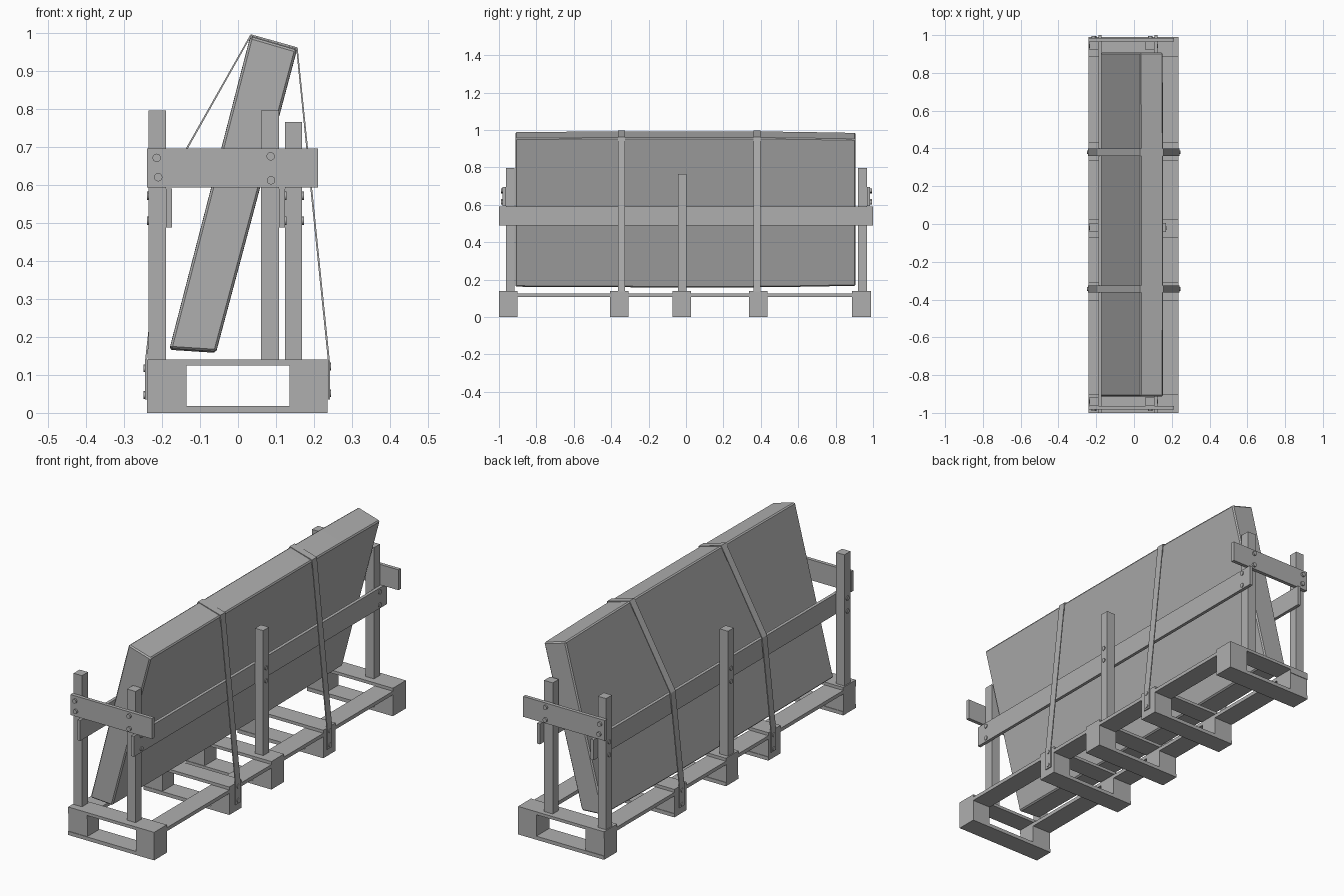
import bpy, bmesh, math
from mathutils import Matrix, Vector

if "Cube" in bpy.data.objects:
    bpy.data.objects.remove(bpy.data.objects["Cube"])

GREY = bpy.data.materials.new("dark_grey")
GREY.diffuse_color = (0.43, 0.43, 0.43, 1)
GREY.use_nodes = True
GREY.node_tree.nodes["Principled BSDF"].inputs["Base Color"].default_value = GREY.diffuse_color


def finish(name, bm):
    bmesh.ops.recalc_face_normals(bm, faces=bm.faces)
    me = bpy.data.meshes.new(name)
    bm.to_mesh(me)
    bm.free()
    me.materials.append(GREY)
    ob = bpy.data.objects.new(name, me)
    bpy.context.collection.objects.link(ob)
    return ob


def box(name, x, y, z):
    """Box from (min, max) pairs."""
    bm = bmesh.new()
    bmesh.ops.create_cube(bm, size=1)
    for v in bm.verts:
        v.co = Vector((r[0] if c < 0 else r[1] for r, c in zip((x, y, z), v.co)))
    return finish(name, bm)


def bolt(name, pos, axis, r=0.011, h=0.009, sides=14):
    """Round head standing on a surface, pointing along axis."""
    d = Vector(axis)
    bm = bmesh.new()
    m = Matrix.Translation(Vector(pos) + d * h / 2) @ d.to_track_quat('Z', 'Y').to_matrix().to_4x4()
    bmesh.ops.create_cone(bm, cap_ends=True, segments=sides, radius1=r, radius2=r, depth=h, matrix=m)
    for f in bm.faces:
        f.smooth = len(f.verts) == 4
    for e in bm.edges:
        e.smooth = all(f.smooth for f in e.link_faces)
    return finish(name, bm)


# Pallet: five block pairs with cross boards, joined by two long boards
LEFT, RIGHT = (-0.24, -0.136), (0.135, 0.236)
rows = [(-1.0, -0.9), (-0.406, -0.308), (-0.073, 0.027), (0.337, 0.435), (0.887, 0.99)]
for i, y in enumerate(rows):
    box(f"pallet_bottom_board_{i}", (-0.24, 0.236), y, (0, 0.018))
    box(f"pallet_top_board_{i}", (-0.24, 0.236), y, (0.125, 0.14))
    for side, x in (("left", LEFT), ("right", RIGHT)):
        inset = 0.003 if side == "left" else 0
        box(f"pallet_block_{side}_{i}", x, (y[0] + inset, y[1] - inset), (0.018, 0.107))
for side, x in (("left", LEFT), ("right", RIGHT)):
    box(f"pallet_long_board_{side}", x, (-1.0, 0.99), (0.107, 0.125))

# Uprights: end posts and shorter middle posts
ends = [(-0.963, -0.916), (0.92, 0.967)]
for i, y in enumerate(ends):
    box(f"end_post_left_{i}", (-0.235, -0.189), y, (0.14, 0.796))
    box(f"end_post_right_{i}", (0.06, 0.108), y, (0.14, 0.796))
mid = (-0.042, 0.004)
box("middle_post_left", (-0.235, -0.189), mid, (0.14, 0.765))
box("middle_post_right", (0.124, 0.169), mid, (0.14, 0.765))

# Long rails and end planks
box("rail_left", (-0.189, -0.173), (-1, 1), (0.488, 0.59))
box("rail_right", (0.108, 0.124), (-1, 1), (0.488, 0.59))
box("end_plank_front", (-0.24, 0.211), (-0.981, -0.963), (0.593, 0.695))
box("end_plank_back", (-0.24, 0.211), (0.967, 0.985), (0.593, 0.695))

# Bolts on end planks, rails and posts
for s, y in ((-1, -0.981), (1, 0.985)):
    for x, z in ((-0.214, 0.671), (-0.21, 0.62), (0.086, 0.675), (0.087, 0.612)):
        bolt("plank_bolt", (x, y, z), (0, s, 0))
for y, xr in ((-0.94, 0.124), (-0.02, 0.169), (0.943, 0.124)):
    for z in (0.571, 0.506):
        bolt("rail_bolt", (xr, y, z), (1, 0, 0), h=0.004)
        bolt("rail_bolt", (-0.235, y, z), (-1, 0, 0), h=0.004)

# Leaning slab: slightly uneven sections along y, softened corners
profile = [(-0.181, 0.166), (-0.058, 0.158), (0.156, 0.958), (0.033, 0.994)]
centre = (-0.012, 0.57)
sections = [(-0.912, 0.992), (-0.2, 1.0), (0.32, 1.0), (0.6, 0.993), (0.907, 0.98)]
bm = bmesh.new()
rings = []
for y, s in sections:
    rings.append([bm.verts.new((centre[0] + (x - centre[0]) * s, y,
                                centre[1] + (z - centre[1]) * s)) for x, z in profile])
for a, b in zip(rings, rings[1:]):
    for k in range(4):
        n = (k + 1) % 4
        bm.faces.new((a[k], a[n], b[n], b[k]))
bm.faces.new(rings[0])
bm.faces.new(rings[-1])
slab = finish("slab", bm)
bev = slab.modifiers.new("soft_edges", 'BEVEL')
bev.width = 0.006
bev.segments = 1
bev.limit_method = 'ANGLE'
bev.angle_limit = math.radians(40)

# Straps: thin bands over the slab, fixed to the pallet sides
path = [(-0.242, 0.035), (-0.242, 0.137), (-0.192, 0.594), (0.034, 0.994),
        (0.155, 0.96), (0.239, 0.137), (0.239, 0.035)]
for i, yc in enumerate((-0.344, 0.38)):
    bm = bmesh.new()
    rows_v = [[bm.verts.new((x, yc + d, z)) for d in (-0.019, 0.019)] for x, z in path]
    for a, b in zip(rows_v, rows_v[1:]):
        bm.faces.new((a[0], a[1], b[1], b[0]))
    strap = finish(f"strap_{i}", bm)
    sol = strap.modifiers.new("thickness", 'SOLIDIFY')
    sol.thickness = 0.005
    sol.offset = 0
    for z in (0.122, 0.052):
        bolt("strap_bolt", (0.239, yc, z), (1, 0, 0), 0.01, 0.006)
        bolt("strap_bolt", (-0.242, yc, z - 0.005), (-1, 0, 0), 0.01, 0.006)
